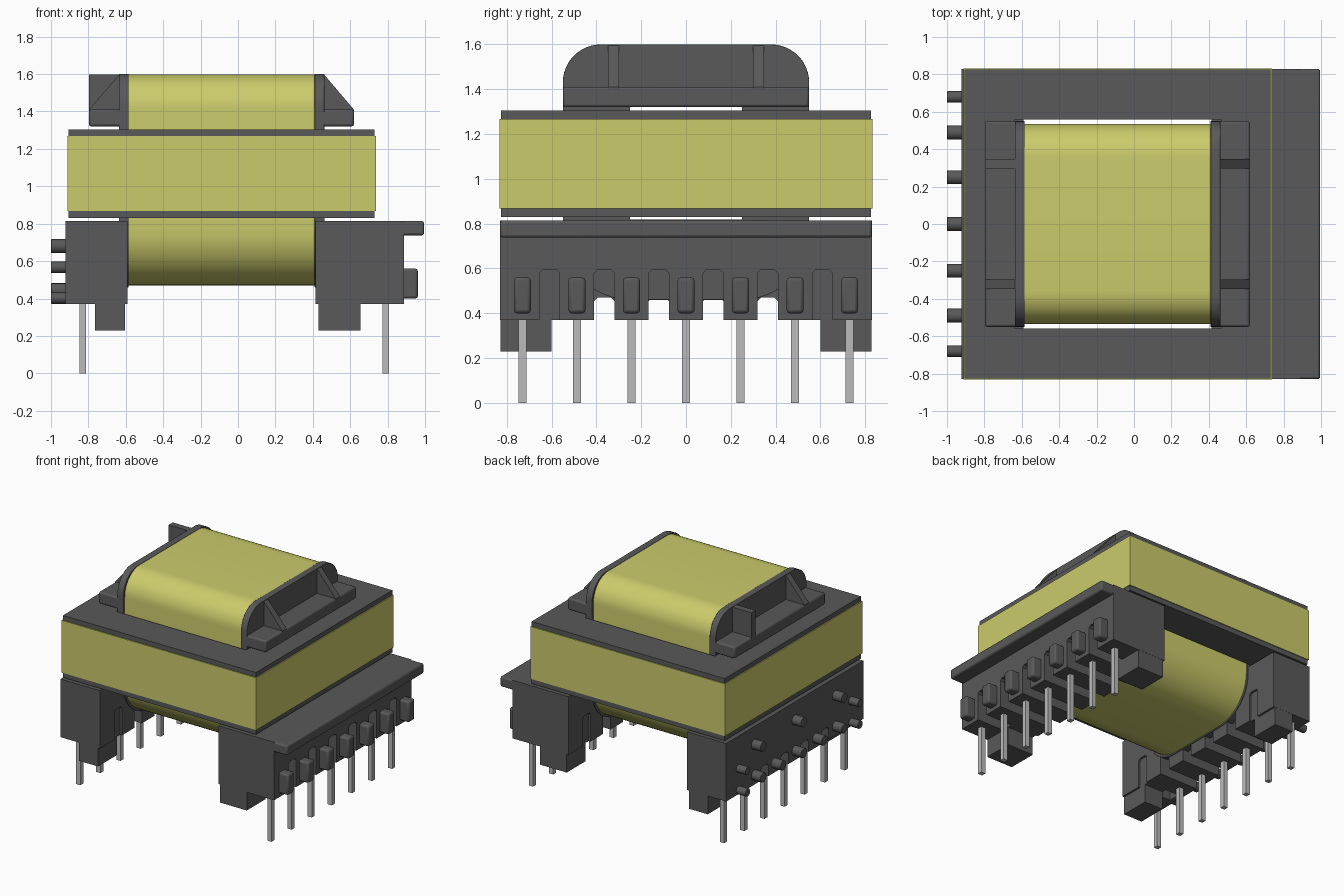
import bpy, bmesh, math
from mathutils import Vector

if "Cube" in bpy.data.objects:
    bpy.data.objects.remove(bpy.data.objects["Cube"])


def material(name, rgb, rough=0.6):
    m = bpy.data.materials.new(name)
    m.use_nodes = True
    m.diffuse_color = (*rgb, 1)
    bsdf = next(n for n in m.node_tree.nodes if n.type == 'BSDF_PRINCIPLED')
    bsdf.inputs["Base Color"].default_value = (*rgb, 1)
    bsdf.inputs["Roughness"].default_value = rough
    return m


GREY = material("dark grey", (0.10, 0.10, 0.10))
YELLOW = material("tape yellow", (0.60, 0.60, 0.15))
METAL = material("pin metal", (0.50, 0.50, 0.50))


def finish(name, bm, mat, bevel=0.0, segments=2):
    bmesh.ops.recalc_face_normals(bm, faces=bm.faces[:])
    me = bpy.data.meshes.new(name)
    bm.to_mesh(me)
    bm.free()
    me.materials.append(mat)
    ob = bpy.data.objects.new(name, me)
    bpy.context.collection.objects.link(ob)
    if bevel:
        mod = ob.modifiers.new("soft_edges", 'BEVEL')
        mod.width, mod.segments = bevel, segments
        mod.limit_method, mod.angle_limit = 'ANGLE', math.radians(50)
    bpy.ops.object.select_all(action='DESELECT')
    ob.select_set(True)
    bpy.context.view_layer.objects.active = ob
    bpy.ops.object.shade_smooth_by_angle(angle=math.radians(30))
    return ob


def box(name, xr, yr, zr, mat=GREY, bevel=0.0):
    bm = bmesh.new()
    bmesh.ops.create_cube(bm, size=1)
    for v in bm.verts:
        v.co = Vector([(a + b) / 2 + c * (b - a)
                       for (a, b), c in zip((xr, yr, zr), v.co)])
    return finish(name, bm, mat, bevel)


def prism(name, loops, axis, lo, hi, mat=GREY, bevel=0.0):
    """Extrude 2D loops (first outline, then holes) along x (y,z) or y (x,z)."""
    bm = bmesh.new()
    edges = []
    for loop in loops:
        vs = [bm.verts.new((lo, a, b) if axis == 'x' else (a, lo, b)) for a, b in loop]
        edges += [bm.edges.new((vs[i - 1], vs[i])) for i in range(len(vs))]
    bmesh.ops.triangle_fill(bm, use_beauty=True, use_dissolve=False, edges=edges)
    ext = bmesh.ops.extrude_face_region(bm, geom=bm.faces[:])
    step = Vector((hi - lo, 0, 0) if axis == 'x' else (0, hi - lo, 0))
    bmesh.ops.translate(bm, vec=step,
                        verts=[g for g in ext["geom"] if isinstance(g, bmesh.types.BMVert)])
    return finish(name, bm, mat, bevel)


def rounded(w, z0, z1, r0, r1, n=12):
    """Rounded outline, half width w, bottom radius r0 and top radius r1."""
    pts = []
    for cy, cz, r, start in ((w - r1, z1 - r1, r1, 0), (r1 - w, z1 - r1, r1, 90),
                             (r0 - w, z0 + r0, r0, 180), (w - r0, z0 + r0, r0, 270)):
        for i in range(n + 1):
            a = math.radians(start + 90 * i / n)
            pts.append((cy + r * math.cos(a), cz + r * math.sin(a)))
    return pts


PITCH = 0.2435
PIN_Y = [PITCH * i for i in range(-3, 4)]

# Ferrite core: two yokes, two outer legs and a centre leg
CZ = (0.83, 1.305)
box("core_yoke_left", (0.465, 0.73), (-0.825, 0.825), CZ)
box("core_yoke_right", (-0.905, -0.64), (-0.825, 0.825), CZ)
box("core_centre_leg", (-0.64, 0.465), (-0.24, 0.24), CZ)
for s, n in ((-1, "front"), (1, "back")):
    box("core_leg_" + n, (-0.64, 0.465), sorted((s * 0.56, s * 0.825)), CZ)
    box("tape_" + n, (-0.912, 0.737), sorted((s * 0.824, s * 0.832)), (0.868, 1.268), YELLOW)
box("tape_left", (0.729, 0.737), (-0.83, 0.83), (0.868, 1.268), YELLOW)
box("tape_right", (-0.912, -0.904), (-0.83, 0.83), (0.868, 1.268), YELLOW)

# Winding and bobbin flanges, hollow round the centre leg
HOLE = [(-0.25, 0.818), (0.25, 0.818), (0.25, 1.32), (-0.25, 1.32)]
prism("winding", [rounded(0.535, 0.47, 1.598, 0.30, 0.18), HOLE], 'x', -0.595, 0.415, YELLOW)
for n, a, b in (("left", 0.41, 0.462), ("right", -0.637, -0.585)):
    prism("flange_" + n, [rounded(0.55, 0.46, 1.6, 0.30, 0.17), HOLE], 'x', a, b, GREY, 0.018)

# Upper ledges with stiffening ribs
box("upper_ledge_left", (0.44, 0.62), (-0.55, 0.55), (1.32, 1.41), GREY, 0.012)
box("upper_ledge_right", (-0.797, -0.61), (-0.55, 0.55), (1.32, 1.41), GREY, 0.012)
for s, n in ((-1, "front"), (1, "back")):
    y0, y1 = sorted((s * 0.298, s * 0.348))
    prism("rib_left_" + n, [[(0.45, 1.40), (0.62, 1.40), (0.62, 1.41), (0.46, 1.598), (0.45, 1.598)]],
          'y', y0, y1)
prism("rib_right_front", [[(-0.62, 1.40), (-0.797, 1.40), (-0.797, 1.41), (-0.635, 1.598), (-0.62, 1.598)]],
      'y', -0.348, -0.298)
box("rib_right_back", (-0.797, -0.62), (0.298, 0.348), (1.40, 1.598))


def comb(slots, top, slot_top, half=0.83, w=0.045, c=0.015):
    """Terminal block section with slots open at the bottom."""
    pts = [(half, top), (-half, top), (-half, 0.37)]
    for y in slots:
        pts += [(y - w, 0.37), (y - w, slot_top - c), (y - w + c, slot_top),
                (y + w - c, slot_top), (y + w, slot_top - c), (y + w, 0.37)]
    return pts + [(half, 0.37)]


# Terminal blocks
SLOTS = [PITCH * (i + 0.5) for i in range(-3, 3)]
prism("terminal_block_left", [comb(SLOTS, 0.815, 0.595)], 'x', 0.415, 0.887)
box("terminal_block_lip", (0.80, 0.995), (-0.83, 0.83), (0.738, 0.815), GREY, 0.012)
prism("terminal_block_right", [comb(SLOTS, 0.815, 0.595)], 'x', -0.88, -0.59)
prism("terminal_block_right_wall", [comb(SLOTS[1:-1], 0.815, 0.47)], 'x', -0.922, -0.88)

# Standoff feet, filling the end slots behind the pins
for s, n in ((-1, "front"), (1, "back")):
    for side, xr in (("left", (0.43, 0.655)), ("right", (-0.765, -0.605))):
        box(f"foot_{side}_{n}", xr, sorted((s * 0.60, s * 0.829)), (0.23, 0.60))
        box(f"foot_web_{side}_{n}", xr, sorted((s * 0.56, s * 0.70)), (0.371, 0.60))

# Wire posts on the left block
for i, y in enumerate(PIN_Y):
    box(f"wire_stub_{i}", (0.87, 0.962), (y - 0.038, y + 0.038), (0.40, 0.56), GREY, 0.014)

# Round wire pegs on the right block
PEGS = [(y, z, 0.037) for y in (-0.49, 0, 0.49) for z in (0.68, 0.445)]
PEGS += [(y, 0.445, 0.037) for y in (-0.25, 0.25)]
PEGS += [(y, z, 0.03) for y in (-0.68, 0.68) for z in (0.567, 0.402)]
for i, (y, z, r) in enumerate(PEGS):
    ring = [(y + r * math.cos(k * math.pi / 8), z + r * math.sin(k * math.pi / 8)) for k in range(16)]
    prism(f"wire_peg_{i}", [ring], 'x', -1.0, -0.90, GREY, 0.01)

# Square pins
for side, x in (("left", 0.79), ("right", -0.83)):
    for i, y in enumerate(PIN_Y):
        box(f"pin_{side}_{i}", (x - 0.018, x + 0.018), (y - 0.018, y + 0.018), (0, 0.42), METAL)
